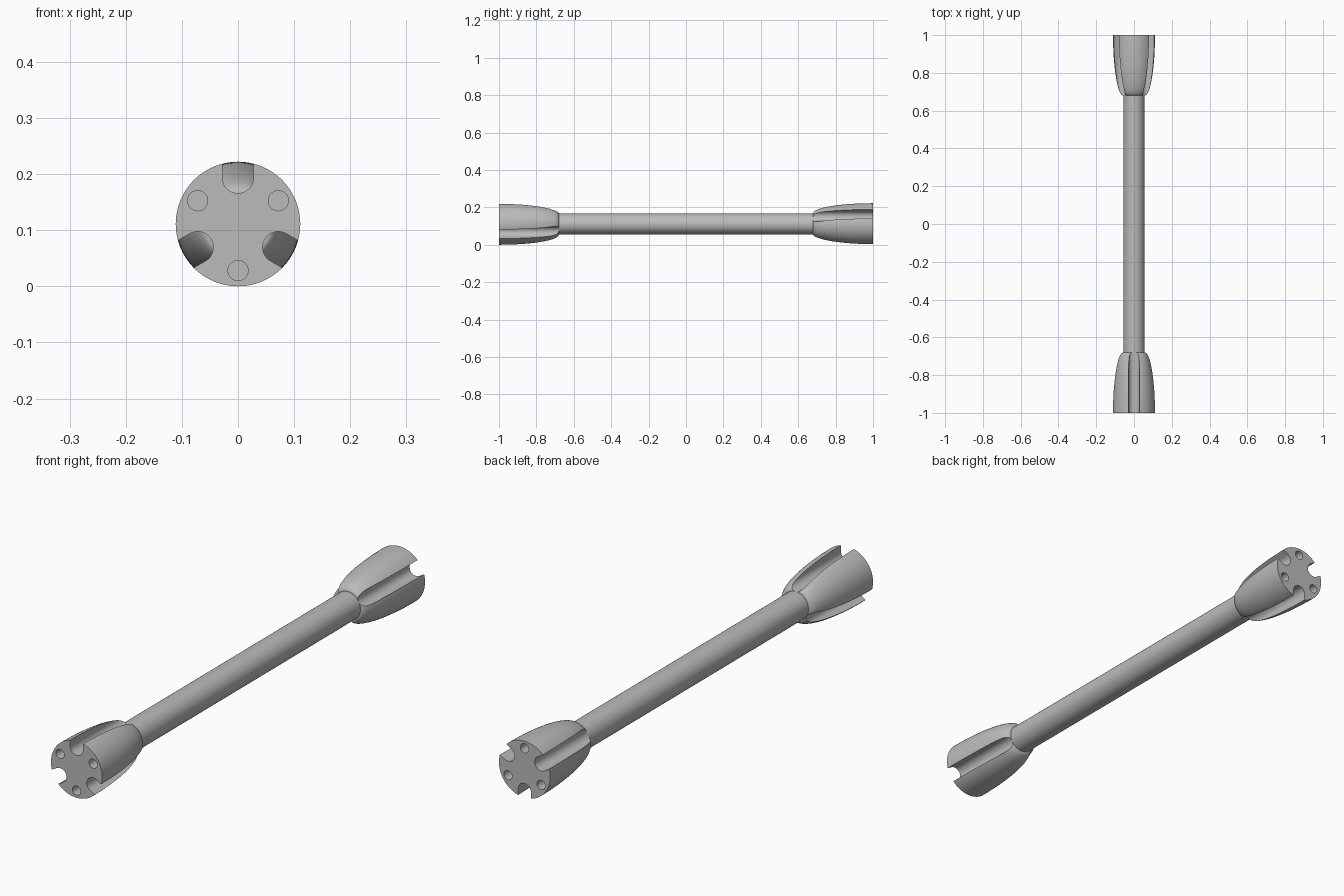
import bpy, bmesh
from math import pi, sin, cos, sqrt, radians
from mathutils import Matrix, Vector

if "Cube" in bpy.data.objects:
    bpy.data.objects.remove(bpy.data.objects["Cube"])

HEAD_R, ROD_R = 0.111, 0.055
SHOULDER, END = 0.68, 1.0      # head start and end along the axis
SLOT_R, HOLE_R, PITCH_R = 0.028, 0.018, 0.083
HOLE_DEPTH = 0.1

grey = bpy.data.materials.new("plain grey")
grey.use_nodes = True
colour = (0.5, 0.5, 0.5, 1)
grey.diffuse_color = colour
grey.node_tree.nodes["Principled BSDF"].inputs["Base Color"].default_value = colour


def finish(bm, name):
    bmesh.ops.recalc_face_normals(bm, faces=bm.faces)
    mesh = bpy.data.meshes.new(name)
    bm.to_mesh(mesh)
    bm.free()
    mesh.materials.append(grey)
    obj = bpy.data.objects.new(name, mesh)
    bpy.context.collection.objects.link(obj)
    return obj


def smooth(obj):
    bpy.ops.object.select_all(action='DESELECT')
    obj.select_set(True)
    bpy.context.view_layer.objects.active = obj
    bpy.ops.object.shade_smooth_by_angle(angle=radians(30))


def lathe(name, profile, steps=96):
    """Closed solid of revolution about y from (radius, y) points."""
    bm = bmesh.new()
    rings = []
    for r, y in profile:
        rings.append([bm.verts.new((r * cos(2 * pi * i / steps), y, r * sin(2 * pi * i / steps)))
                      for i in range(steps)])
    for a, b in zip(rings, rings[1:]):
        for i in range(steps):
            j = (i + 1) % steps
            bm.faces.new((a[i], a[j], b[j], b[i]))
    bm.faces.new(rings[0])
    bm.faces.new(rings[-1])
    return finish(bm, name)


def prism(bm, outline, y0, y1, angle):
    """Extrude an (x, z) outline along y and turn it about the axis."""
    turn = Matrix.Rotation(angle, 3, 'Y')
    a, b = [[bm.verts.new(turn @ Vector((x, y, z))) for x, z in outline] for y in (y0, y1)]
    n = len(outline)
    for i in range(n):
        j = (i + 1) % n
        bm.faces.new((a[i], a[j], b[j], b[i]))
    bm.faces.new(a)
    bm.faces.new(b)


def arc(r, start, stop, steps, closed=False):
    count = steps if closed else steps + 1
    return [(r * cos(start + (stop - start) * i / steps),
             PITCH_R + r * sin(start + (stop - start) * i / steps)) for i in range(count)]


# Round-bottomed slot open to the outside, and round socket
slot = arc(SLOT_R, pi, 2 * pi, 20) + [(SLOT_R, 0.2), (-SLOT_R, 0.2)]
hole = arc(HOLE_R, 0, 2 * pi, 32, closed=True)

# Domed head profile from the shoulder to the flat end
profile = []
for i in range(25):
    a = pi / 2 * i / 24
    profile.append((0.057 + (HEAD_R - 0.057) * sin(a), END - (END - SHOULDER) * cos(a)))

for name, side, phase in (("front_head", -1, 0), ("back_head", 1, pi)):
    head = lathe(name, [(r, side * y) for r, y in profile])
    bm = bmesh.new()
    for k in range(3):
        angle = phase + k * 2 * pi / 3
        prism(bm, slot, side * 0.6, side * 1.1, angle)
        prism(bm, hole, side * (END - HOLE_DEPTH), side * 1.1, angle + pi)
    cutter = finish(bm, name + "_cutter")
    cutter.hide_render = True
    cut = head.modifiers.new("slots and sockets", 'BOOLEAN')
    cut.operation, cut.solver, cut.object = 'DIFFERENCE', 'EXACT', cutter
    bpy.context.view_layer.objects.active = head
    bpy.ops.object.modifier_apply(modifier=cut.name)
    bpy.data.objects.remove(cutter)
    head.location.z = HEAD_R
    smooth(head)

# Straight rod joining the heads
rod = lathe("rod", [(ROD_R, -SHOULDER - 0.02), (ROD_R, SHOULDER + 0.02)])
rod.location.z = HEAD_R
smooth(rod)
